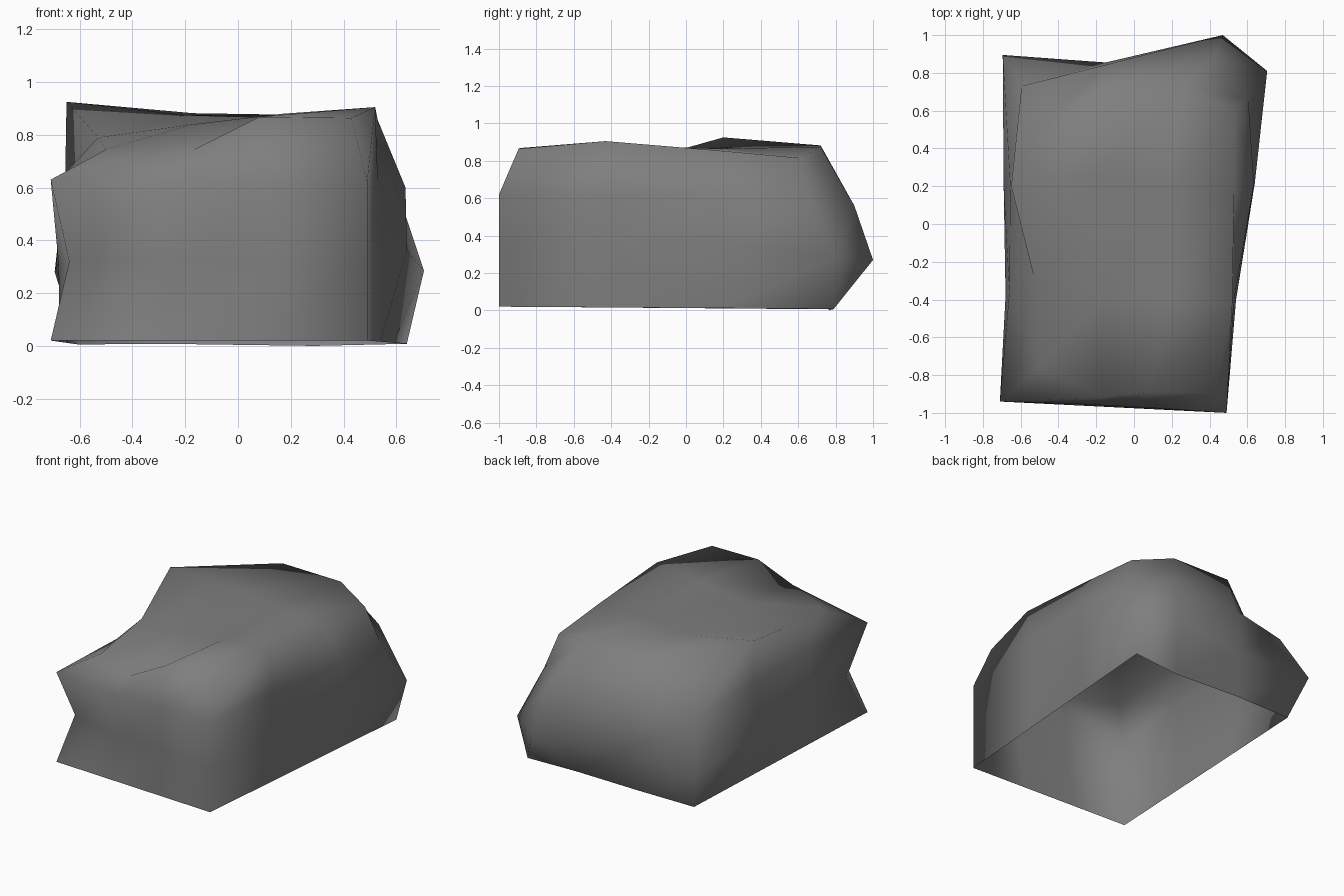
import bpy, bmesh
from mathutils import Vector

if "Cube" in bpy.data.objects:
    bpy.data.objects.remove(bpy.data.objects["Cube"])

SEG = 3  # three spans along every side of the boulder


def base_ring(corners):
    """Ground outline: straight runs between corners, three spans per side."""
    ring = []
    for i, c in enumerate(corners):
        a, b = Vector(c), Vector(corners[(i + 1) % 4])
        ring += [a.lerp(b, k / SEG) for k in range(SEG)]
    return ring


# ground ring, counter-clockwise from front left
base = base_ring([(-.71, -.94, .02), (.49, -1, .02), (.64, .79, .008), (-.61, .785, .006)])
base[7] = Vector((.29, .765, 0))

# bulging waist ring and shoulder ring
waist = [(-.64, -.84, .32), (-.24, -.95, .32), (.13, -.98, .32), (.49, -1, .32),
         (.54, -.4, .31), (.64, .22, .36), (.705, .81, .285), (.47, 1, .27),
         (-.15, .855, .29), (-.695, .895, .28), (-.69, .2, .3), (-.68, -.38, .31)]
shoulder = [(-.71, -.94, .63), (-.25, -.955, .61), (.12, -.975, .62), (.49, -1, .62),
            (.53, -.4, .62), (.635, .21, .6), (.605, .66, .585), (.43, .9, .56),
            (-.16, .84, .59), (-.595, .73, .6), (-.655, .2, .64), (-.66, -.36, .65)]

# top surface, rows from front to back
crown = [[(-.5, -.76, .745), (-.165, -.92, .745), (.08, -.89, .868), (.43, -.895, .864)],
         [(-.53, -.28, .79), (-.17, -.38, .84), (.17, -.4, .88), (.52, -.43, .905)],
         [(-.65, .2, .925), (-.2, .27, .875), (.18, .2, .865), (.53, .17, .855)],
         [(-.46, .54, .8), (-.17, .72, .882), (.27, .72, .875), (.53, .61, .815)]]

bm = bmesh.new()
rings = [[bm.verts.new(p) for p in r] for r in (base, waist, shoulder)]
grid = [[bm.verts.new(p) for p in row] for row in crown]

# the crown's border continues the rings
rings.append(grid[0][:3] + [grid[j][3] for j in range(3)]
             + grid[3][:0:-1] + [grid[j][0] for j in (3, 2, 1)])

# side walls (the underside stays open)
for lo, hi in zip(rings, rings[1:]):
    for i in range(12):
        j = (i + 1) % 12
        bm.faces.new((lo[i], lo[j], hi[j], hi[i]))
# top
for j in range(SEG):
    for i in range(SEG):
        bm.faces.new((grid[j][i], grid[j][i + 1], grid[j + 1][i + 1], grid[j + 1][i]))
for f in bm.faces:
    f.smooth = True

mesh = bpy.data.meshes.new("boulder")
bm.to_mesh(mesh)
bm.free()

stone = bpy.data.materials.new("stone grey")
stone.diffuse_color = (.21, .21, .21, 1)
stone.use_nodes = True
stone.node_tree.nodes["Principled BSDF"].inputs["Base Color"].default_value = stone.diffuse_color
mesh.materials.append(stone)
boulder = bpy.data.objects.new("boulder", mesh)
bpy.context.collection.objects.link(boulder)
